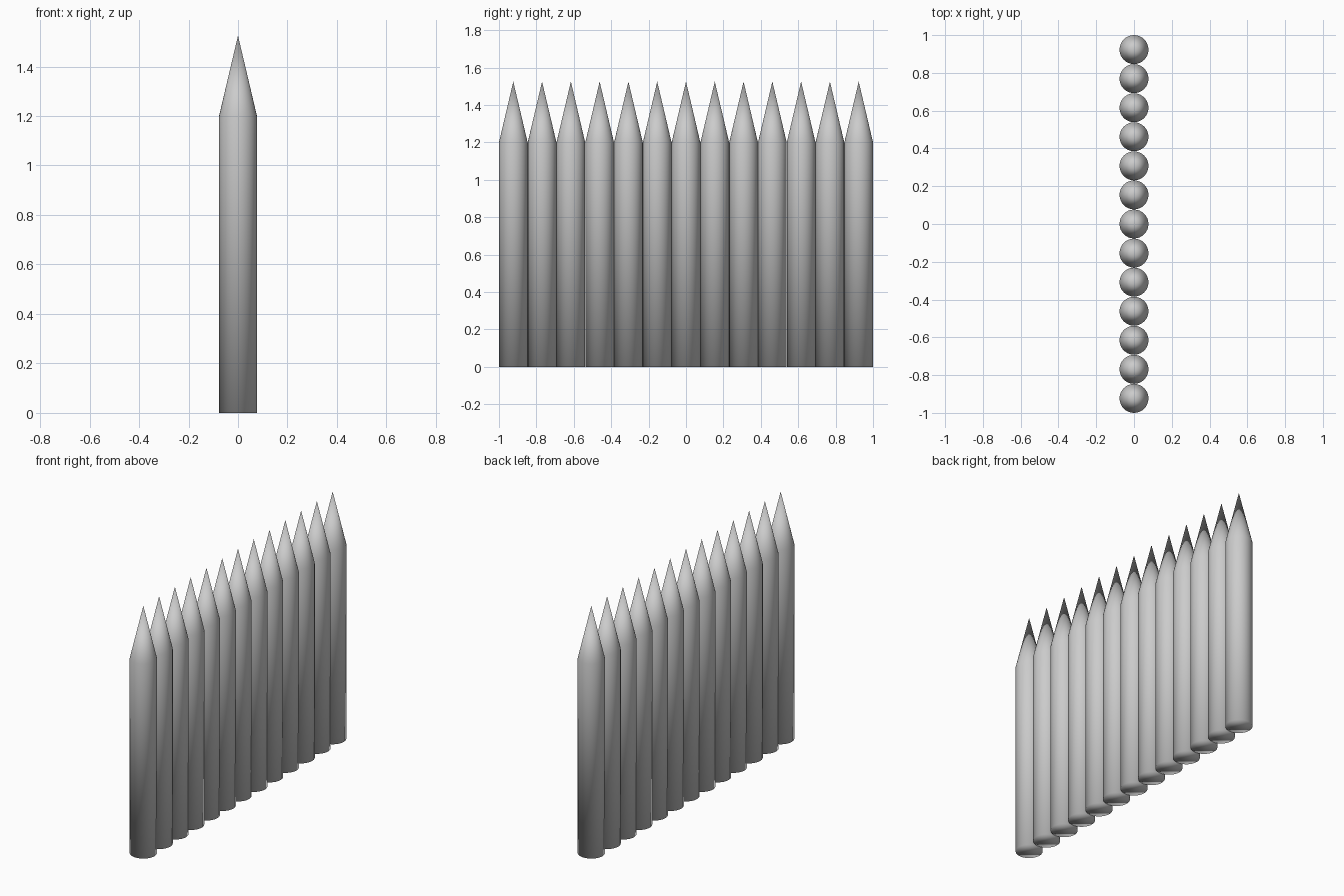
import bpy, bmesh
from mathutils import Vector

if "Cube" in bpy.data.objects:
    bpy.data.objects.remove(bpy.data.objects["Cube"])

COUNT = 13
RADIUS = 0.0766
SHOULDER = 1.2
TIP = 1.525
SIDES = 32


def stake_mesh():
    bm = bmesh.new()
    # Round post with a closed base
    base = bmesh.ops.create_circle(bm, cap_ends=True, segments=SIDES, radius=RADIUS)["verts"]
    rim = list({e for v in base for e in v.link_edges})
    post = bmesh.ops.extrude_edge_only(bm, edges=rim)["geom"]
    top = [g for g in post if isinstance(g, bmesh.types.BMVert)]
    bmesh.ops.translate(bm, verts=top, vec=Vector((0, 0, SHOULDER)))
    # Sharpened point
    top_edges = [g for g in post if isinstance(g, bmesh.types.BMEdge)]
    apex = bm.verts.new((0, 0, TIP))
    for e in top_edges:
        bm.faces.new((e.verts[0], e.verts[1], apex))
    bmesh.ops.recalc_face_normals(bm, faces=bm.faces)
    for f in bm.faces:
        f.smooth = True
    mesh = bpy.data.meshes.new("stake")
    bm.to_mesh(mesh)
    bm.free()
    return mesh


# Row of touching stakes along y
mesh = stake_mesh()
first = -1 + RADIUS
step = -2 * first / (COUNT - 1)
for i in range(COUNT):
    stake = bpy.data.objects.new(f"stake_{i + 1}", mesh)
    stake.location.y = first + i * step
    bpy.context.collection.objects.link(stake)
